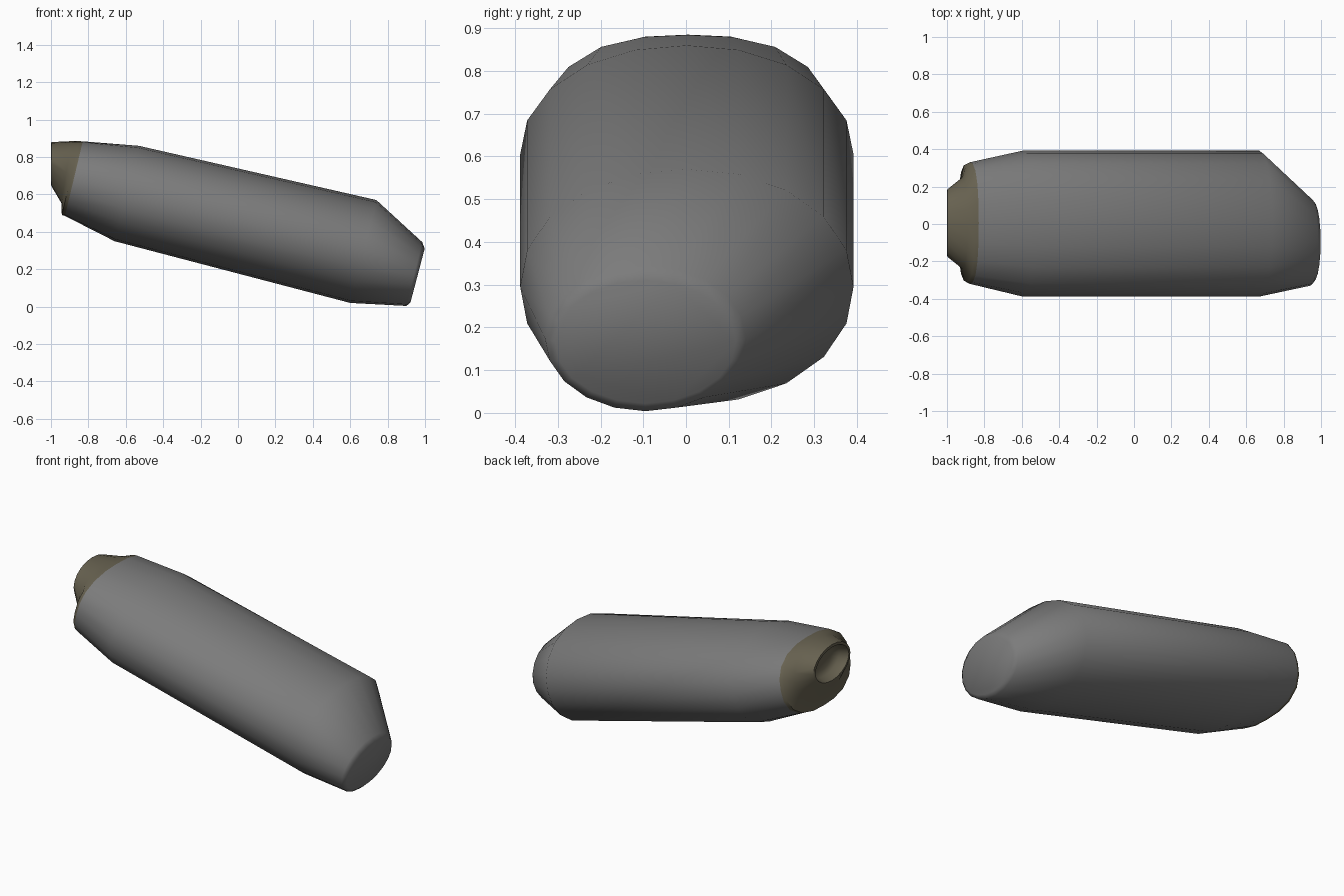
import bpy, bmesh, math

if "Cube" in bpy.data.objects:
    bpy.data.objects.remove(bpy.data.objects["Cube"])

SIDES = 20


def material(name, rgb):
    m = bpy.data.materials.new(name)
    m.diffuse_color = (*rgb, 1)
    m.use_nodes = True
    m.node_tree.nodes["Principled BSDF"].inputs["Base Color"].default_value = m.diffuse_color
    return m


def ring(top, bottom, cy, half_width, n=2.0):
    """Superellipse ring between a top and a bottom point in the xz plane."""
    pts = []
    for i in range(SIDES):
        a = 2 * math.pi * i / SIDES
        c, s = math.cos(a), math.sin(a)
        r = (abs(c) ** n + abs(s) ** n) ** (-1 / n)
        u, v = r * c, r * s
        pts.append(((top[0] + bottom[0]) / 2 + u * (top[0] - bottom[0]) / 2,
                    cy + v * half_width,
                    (top[1] + bottom[1]) / 2 + u * (top[1] - bottom[1]) / 2))
    return pts


def loft(name, rings, mat, angle):
    bm = bmesh.new()
    loops = [[bm.verts.new(p) for p in r] for r in rings]
    for a, b in zip(loops, loops[1:]):
        for i in range(SIDES):
            j = (i + 1) % SIDES
            bm.faces.new((a[i], a[j], b[j], b[i]))
    bm.faces.new(loops[-1])
    bm.normal_update()
    bmesh.ops.recalc_face_normals(bm, faces=bm.faces)
    # make sure the open shell points outward
    f = max(bm.faces, key=lambda f: f.calc_center_median().y)
    if f.normal.y < 0:
        bmesh.ops.reverse_faces(bm, faces=bm.faces)
    me = bpy.data.meshes.new(name)
    bm.to_mesh(me)
    bm.free()
    me.materials.append(mat)
    ob = bpy.data.objects.new(name, me)
    bpy.context.collection.objects.link(ob)
    bpy.ops.object.select_all(action='DESELECT')
    ob.select_set(True)
    bpy.context.view_layer.objects.active = ob
    bpy.ops.object.shade_smooth_by_angle(angle=math.radians(angle))
    return ob


grey = material("body grey", (0.2, 0.2, 0.2))
brown = material("tip brown", (0.135, 0.12, 0.08))

# Seam shared by the body and the tip
seam = ring((-0.83, 0.884), (-0.925, 0.485), 0.005, 0.325, 2.5)

# Tilted body with an off-centre chamfered end
loft("body", [
    seam,
    ring((-0.53, 0.86), (-0.66, 0.35), 0.002, 0.39, 2.1),
    ring((0.74, 0.57), (0.60, 0.02), 0.002, 0.39, 2.1),
    ring((0.985, 0.345), (0.90, 0.004), -0.095, 0.235),
    ring((0.998, 0.31), (0.922, 0.022), -0.095, 0.212),
], grey, 60)

# Tip with a stepped rim and a recessed oval mouth
loft("tip", [
    seam,
    ring((-0.85, 0.885), (-0.942, 0.49), 0.005, 0.315, 2.5),
    ring((-0.89, 0.885), (-0.945, 0.555), 0.005, 0.245, 2.2),
    ring((-0.998, 0.88), (-0.998, 0.645), 0.005, 0.18),
    ring((-1.0, 0.865), (-1.0, 0.66), 0.005, 0.162),
    ring((-0.95, 0.85), (-0.95, 0.675), 0.005, 0.14),
    ring((-0.93, 0.82), (-0.93, 0.705), 0.005, 0.09),
], brown, 50)
